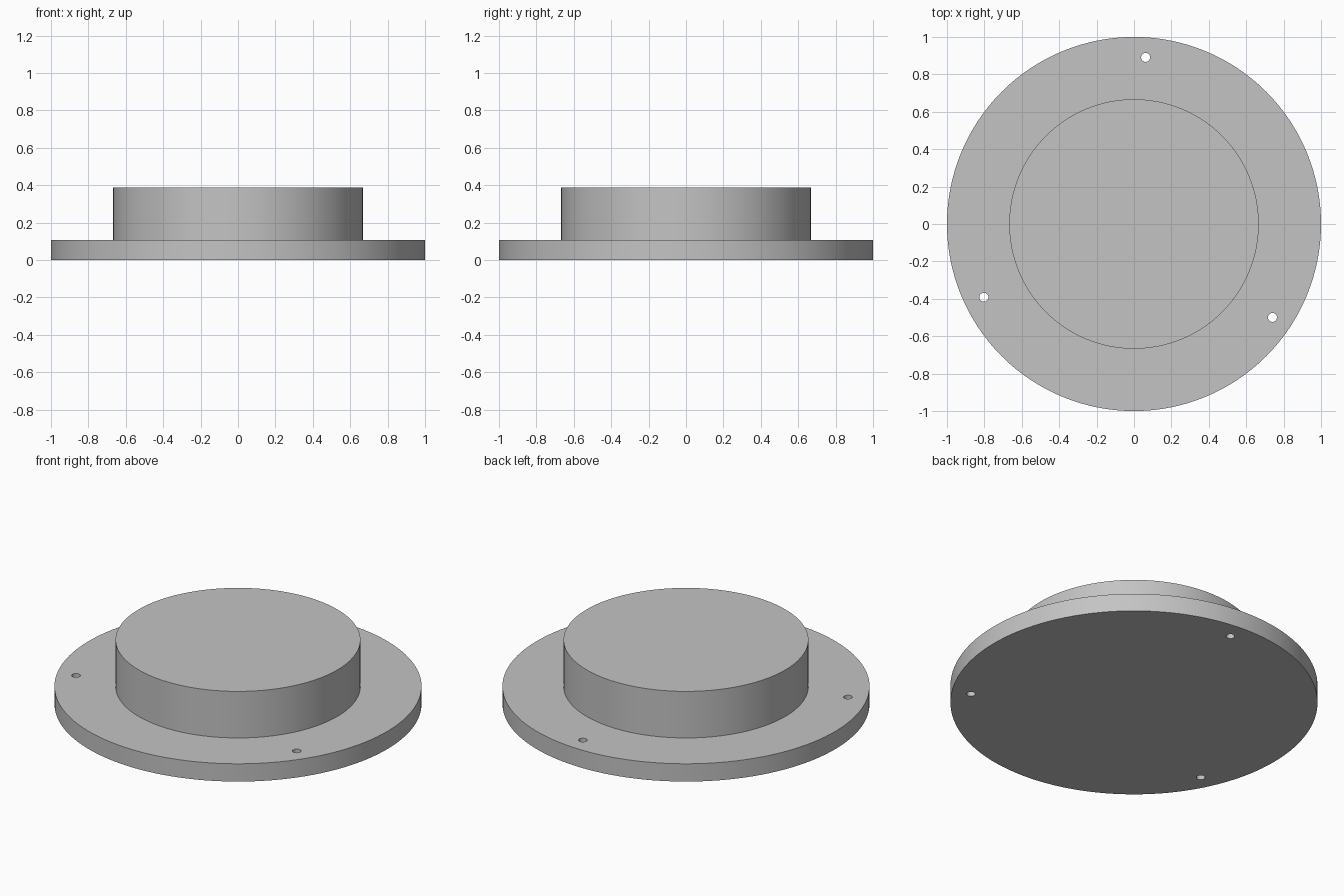
import bpy, math

if "Cube" in bpy.data.objects:
    bpy.data.objects.remove(bpy.data.objects["Cube"])

SEGMENTS = 128
FLANGE_R, FLANGE_TOP = 1.0, 0.107
HUB_R, HUB_TOP = 0.667, 0.387
HOLE_R, HOLE_CIRCLE = 0.024, 0.893

grey = bpy.data.materials.new("plain_grey")
grey.diffuse_color = (0.55, 0.55, 0.55, 1)
grey.use_nodes = True
grey.node_tree.nodes["Principled BSDF"].inputs["Base Color"].default_value = grey.diffuse_color


def ring(radius, z):
    step = 2 * math.pi / SEGMENTS
    return [(radius * math.cos(i * step), radius * math.sin(i * step), z)
            for i in range(SEGMENTS)]


# Flange and raised hub turned as one closed solid
profile = [(FLANGE_R, 0), (FLANGE_R, FLANGE_TOP), (HUB_R, FLANGE_TOP), (HUB_R, HUB_TOP)]
verts = [v for r, z in profile for v in ring(r, z)]
faces = [list(range(SEGMENTS))[::-1],
         list(range(3 * SEGMENTS, 4 * SEGMENTS))]
for k in range(len(profile) - 1):
    a, b = k * SEGMENTS, (k + 1) * SEGMENTS
    for i in range(SEGMENTS):
        j = (i + 1) % SEGMENTS
        faces.append((a + i, a + j, b + j, b + i))
mesh = bpy.data.meshes.new("flanged_hub")
mesh.from_pydata(verts, [], faces)
mesh.materials.append(grey)
body = bpy.data.objects.new("flanged_hub", mesh)
bpy.context.collection.objects.link(body)

# Three evenly spaced bolt holes through the flange
cutters = []
for n in range(3):
    angle = math.radians(86 + 120 * n)
    bpy.ops.mesh.primitive_cylinder_add(
        vertices=32, radius=HOLE_R, depth=0.4,
        location=(HOLE_CIRCLE * math.cos(angle), HOLE_CIRCLE * math.sin(angle), 0.05))
    cutter = bpy.context.object
    cutter.name = f"bolt_hole_cutter_{n + 1}"
    cutter.data.materials.append(grey)
    cutter.hide_render = True
    cutters.append(cutter)
    cut = body.modifiers.new(f"bolt_hole_{n + 1}", 'BOOLEAN')
    cut.operation = 'DIFFERENCE'
    cut.solver = 'EXACT'
    cut.object = cutter

# Apply the holes, remove the cutters and smooth the round walls
bpy.ops.object.select_all(action='DESELECT')
body.select_set(True)
bpy.context.view_layer.objects.active = body
for modifier in list(body.modifiers):
    bpy.ops.object.modifier_apply(modifier=modifier.name)
for cutter in cutters:
    bpy.data.objects.remove(cutter)
bpy.ops.object.shade_smooth_by_angle(angle=math.radians(30))
